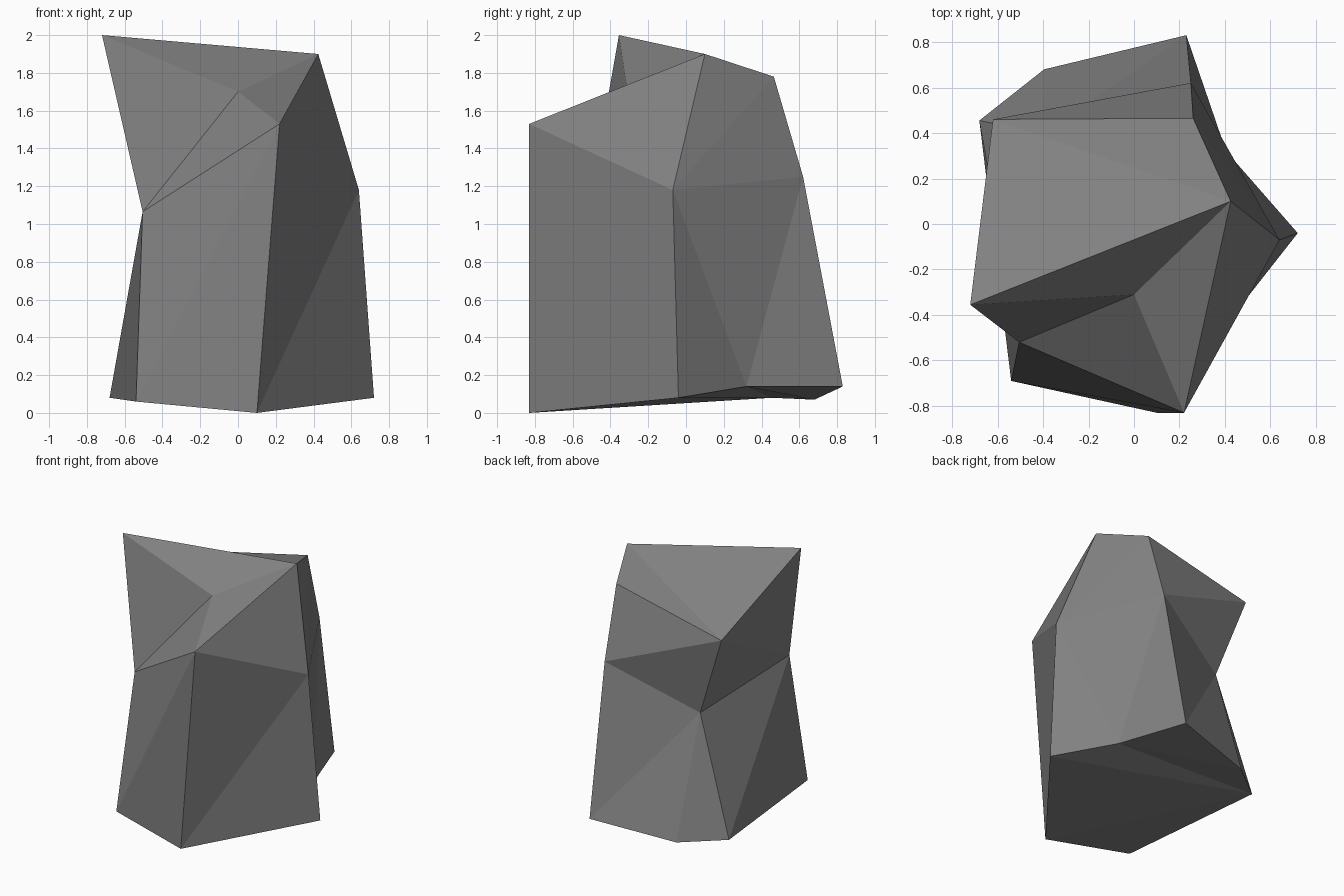
import bpy
import bmesh

if "Cube" in bpy.data.objects:
    bpy.data.objects.remove(bpy.data.objects["Cube"])

# Corner points of the faceted boulder, grouped by height
corners = {
    # foot
    "H": (0.10, -0.83, 0.00), "G": (0.72, -0.04, 0.08), "Q": (0.405, 0.32, 0.14),
    "N": (0.23, 0.83, 0.14), "O": (-0.395, 0.68, 0.07), "J": (-0.68, 0.455, 0.08),
    "I": (-0.54, -0.69, 0.06),
    # waist
    "F": (0.64, -0.07, 1.18), "M": (0.25, 0.62, 1.25),
    "R": (-0.40, 0.40, 0.95), "D": (-0.505, -0.52, 1.065),
    # crown
    "E": (0.22, -0.83, 1.53), "C": (0.00, -0.31, 1.70), "A": (-0.72, -0.355, 2.00),
    "B": (0.425, 0.10, 1.90), "K": (0.26, 0.465, 1.78), "L": (-0.62, 0.46, 1.58),
}

# Triangular facets by area
facets = (
    "ABL BKL "                          # top
    "ADC ACB CDE CEB DIE IHE "          # front and notch
    "EHF HGF EFB BFK FMK FGQ FQM MQN "  # right
    "KML LMR MNR NOR ORJ "              # back
    "JRD RLD LAD JDI "                  # left
    "HGJ HJI GQJ QOJ QNO"               # underside
).split()

bm = bmesh.new()
verts = {name: bm.verts.new(co) for name, co in corners.items()}
for facet in facets:
    bm.faces.new([verts[c] for c in facet])
bmesh.ops.recalc_face_normals(bm, faces=bm.faces[:])

mesh = bpy.data.meshes.new("boulder")
bm.to_mesh(mesh)
bm.free()

# Plain stone colour
stone = bpy.data.materials.new("stone grey")
stone.diffuse_color = (0.22, 0.22, 0.22, 1.0)
stone.use_nodes = True
stone.node_tree.nodes["Principled BSDF"].inputs["Base Color"].default_value = stone.diffuse_color
mesh.materials.append(stone)

boulder = bpy.data.objects.new("boulder", mesh)
bpy.context.collection.objects.link(boulder)
